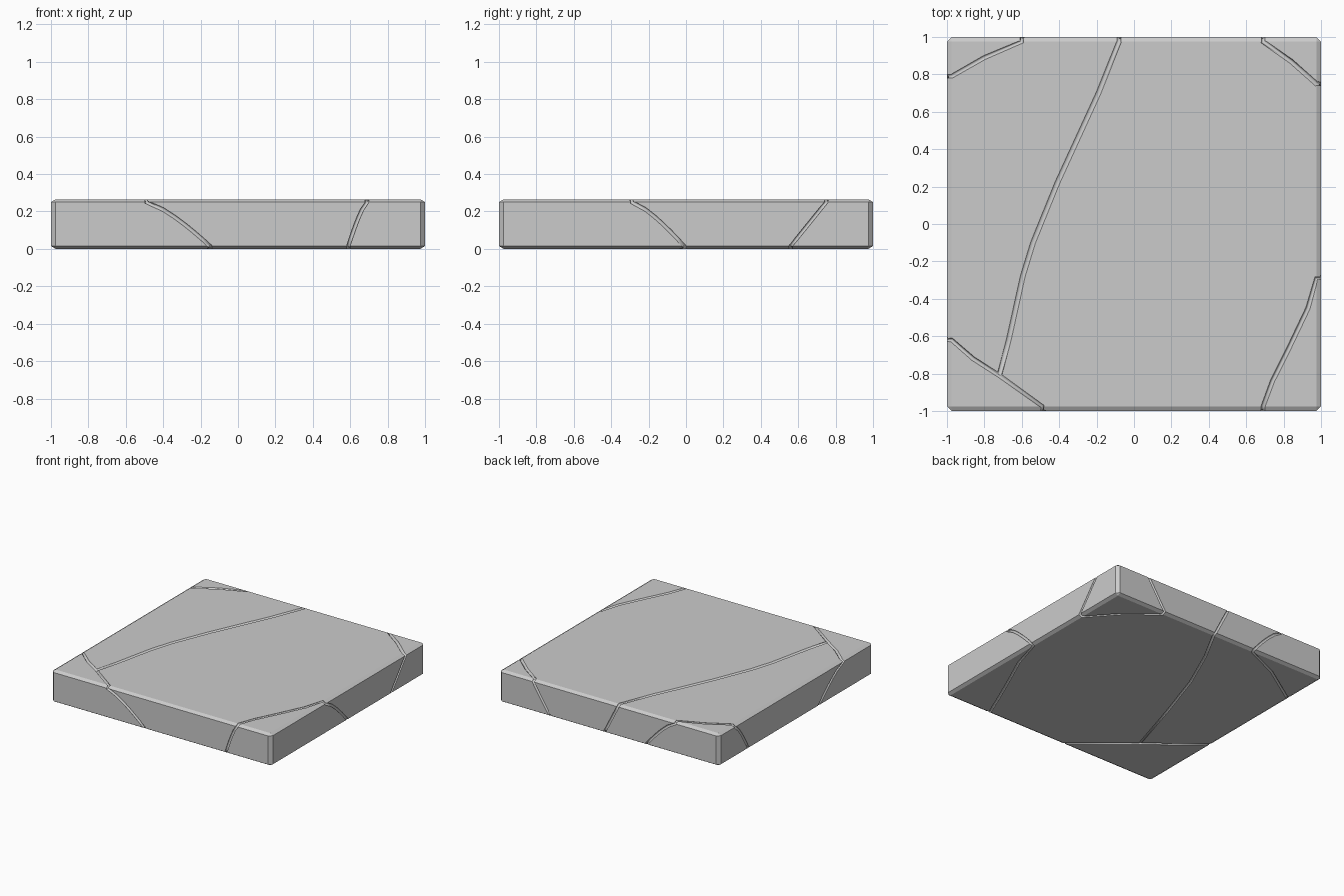
import bpy
import bmesh
from mathutils import Vector

if "Cube" in bpy.data.objects:
    bpy.data.objects.remove(bpy.data.objects["Cube"])

H = 0.265            # slab height
CH, CZ = 0.025, 0.015  # edge chamfer, across and in height
R = 0.013            # crack groove radius


# Slab: chamfered block, squashed so the chamfer is flatter in z
k = CZ / CH
bm = bmesh.new()
bmesh.ops.create_cube(bm, size=1)
bmesh.ops.scale(bm, vec=(2, 2, H / k), verts=bm.verts)
bmesh.ops.bevel(bm, geom=bm.edges[:], offset=CH, segments=1, affect='EDGES')
bmesh.ops.scale(bm, vec=(1, 1, k), verts=bm.verts)
bmesh.ops.translate(bm, vec=(0, 0, H / 2), verts=bm.verts)
mesh = bpy.data.meshes.new("cracked_slab")
bm.to_mesh(mesh)
bm.free()
slab = bpy.data.objects.new("cracked_slab", mesh)
bpy.context.collection.objects.link(slab)


def inset(p, z):
    """Point on the top or bottom face, kept inside the chamfer."""
    lim = 1 - CH
    return Vector((max(-lim, min(lim, p[0])), max(-lim, min(lim, p[1])), z))


def side(a, b, bow):
    """Crack line down a side face from top point a to bottom point b."""
    pts = []
    for i in range(7):
        t = i / 6
        p = Vector(a).lerp(Vector(b), t ** bow)
        pts.append(Vector((p[0], p[1], H - CZ - t * (H - 2 * CZ))))
    return pts


def crack(name, top, bottom, bow=1.0, closed=True):
    """Cut a V groove that follows a crack around the slab surface."""
    path = [inset(p, H) for p in top]
    path += side(top[-1], bottom[-1], bow)
    path += [inset(p, 0) for p in reversed(bottom)]
    if closed:
        path += reversed(side(top[0], bottom[0], bow))
    curve = bpy.data.curves.new(name, 'CURVE')
    curve.dimensions = '3D'
    curve.bevel_depth = R
    curve.bevel_resolution = 0
    curve.use_fill_caps = True
    spline = curve.splines.new('POLY')
    spline.points.add(len(path) - 1)
    for sp, p in zip(spline.points, path):
        sp.co = (*p, 1)
    spline.use_cyclic_u = closed
    obj = bpy.data.objects.new(name, curve)
    bpy.context.collection.objects.link(obj)
    bpy.ops.object.select_all(action='DESELECT')
    obj.select_set(True)
    bpy.context.view_layer.objects.active = obj
    bpy.ops.object.convert(target='MESH')
    cutter = bpy.context.view_layer.objects.active
    # weld caps and face outward so the boolean sees a closed solid
    cb = bmesh.new()
    cb.from_mesh(cutter.data)
    bmesh.ops.remove_doubles(cb, verts=cb.verts, dist=1e-5)
    bmesh.ops.recalc_face_normals(cb, faces=cb.faces)
    cb.to_mesh(cutter.data)
    cb.free()
    cutter.hide_render = True
    mod = slab.modifiers.new(name, 'BOOLEAN')
    mod.operation = 'DIFFERENCE'
    mod.solver = 'EXACT'
    mod.object = cutter
    bpy.context.view_layer.objects.active = slab
    bpy.ops.object.modifier_apply(modifier=mod.name)
    bpy.data.objects.remove(cutter)


# Four corner cracks
crack("front_left_crack",
      [(-1, -0.62), (-0.86, -0.72), (-0.72, -0.81), (-0.49, -1)],
      [(-1, -0.30), (-0.575, -0.62), (-0.15, -1)], 0.75)
crack("front_right_crack",
      [(0.69, -1), (0.74, -0.84), (0.83, -0.66), (0.93, -0.45), (1, -0.29)],
      [(0.59, -1), (0.68, -0.76), (0.79, -0.51), (0.9, -0.27), (1, -0.01)], 0.75)
crack("back_right_crack",
      [(0.69, 1), (0.84, 0.87), (1, 0.75)],
      [(0.54, 1), (0.77, 0.79), (1, 0.56)])
crack("back_left_crack",
      [(-1, 0.79), (-0.8, 0.89), (-0.6, 1)],
      [(-1, 0.62), (-0.64, 0.84), (-0.34, 1)], 0.75)

# Long middle crack, running from the front left crack to the back face
crack("middle_crack",
      [(-0.72, -0.81), (-0.67, -0.62), (-0.595, -0.28), (-0.54, -0.1),
       (-0.41, 0.22), (-0.19, 0.7), (-0.08, 1)],
      [(-0.575, -0.62), (-0.42, -0.11), (-0.27, 0.34), (-0.11, 0.7), (0.04, 1)],
      closed=False)
